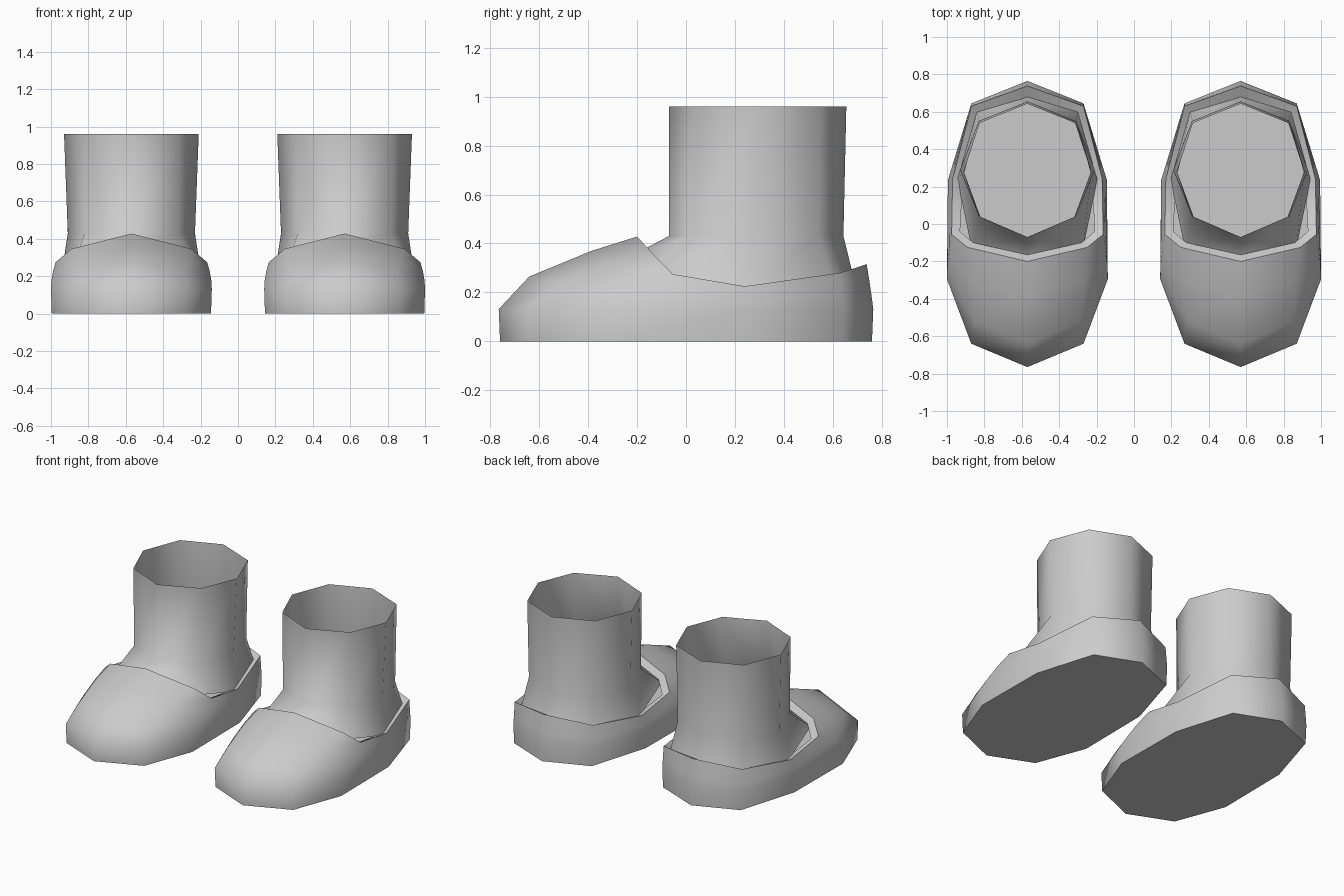
import bpy
import bmesh
import math

grey = bpy.data.materials.new("boot grey")
grey.diffuse_color = (0.6, 0.6, 0.6, 1)


def loft(name, half_rings, cx, cap_bottom):
    """Skin a stack of closed rings; each ring is given as its half from front to back."""
    bm = bmesh.new()
    rings = []
    for half in half_rings:
        full = half + [(-x, y, z) for x, y, z in half[-2:0:-1]]
        rings.append([bm.verts.new((x + cx, y, z)) for x, y, z in full])
    n = len(rings[0])
    for low, high in zip(rings, rings[1:]):
        for i in range(n):
            j = (i + 1) % n
            bm.faces.new((low[i], low[j], high[j], high[i]))
    if cap_bottom:
        bm.faces.new(rings[0][::-1])
    mesh = bpy.data.meshes.new(name)
    bm.to_mesh(mesh)
    bm.free()
    obj = bpy.data.objects.new(name, mesh)
    bpy.context.collection.objects.link(obj)
    mesh.materials.append(grey)
    bpy.ops.object.select_all(action='DESELECT')
    obj.select_set(True)
    bpy.context.view_layer.objects.active = obj
    bpy.ops.object.shade_smooth_by_angle(angle=math.radians(65))


# Shoe: ten-sided outline, bulging side, toe slope and collar rim
outline = [(0, -0.765), (0.30, -0.64), (0.43, -0.295),
           (0.425, 0.235), (0.30, 0.645), (0, 0.765)]
sole = [(x * 0.99, y * 0.993, 0) for x, y in outline]
bulge = [(x, y, 0.132) for x, y in outline]
toe = [(0, -0.64, 0.265), (0.285, -0.52, 0.235), (0.427, -0.215, 0.18),
       (0.417, 0.237, 0.163), (0.30, 0.64, 0.18), (0, 0.757, 0.193)]
instep = [(0, -0.385, 0.37), (0.305, -0.31, 0.31), (0.418, -0.135, 0.23),
          (0.409, 0.239, 0.194), (0.30, 0.635, 0.23), (0, 0.748, 0.254)]
rim = [(0, -0.20, 0.428), (0.32, -0.125, 0.347), (0.405, -0.055, 0.275),
       (0.40, 0.24, 0.225), (0.30, 0.63, 0.28), (0, 0.738, 0.315)]
# Ledge between the collar rim and the shaft
ledge = [(0, -0.165, 0.385), (0.29, -0.10, 0.315), (0.36, -0.04, 0.25),
         (0.345, 0.24, 0.205), (0.26, 0.59, 0.25), (0, 0.675, 0.28)]

# Shaft: eight-sided open tube with a flared foot
foot = [(0, -0.175, 0.375), (0.30, -0.12, 0.29), (0.375, 0.24, 0.20),
        (0.27, 0.60, 0.25), (0, 0.685, 0.26)]
ankle = [(0, -0.07, 0.43), (0.25, 0.035, 0.43), (0.34, 0.28, 0.43),
         (0.255, 0.54, 0.43), (0, 0.643, 0.43)]
top = [(0, -0.07, 0.96), (0.26, 0.042, 0.96), (0.36, 0.29, 0.96),
       (0.26, 0.55, 0.96), (0, 0.655, 0.96)]

for side, cx in (("left", -0.57), ("right", 0.57)):
    loft(side + "_shoe", [sole, bulge, toe, instep, rim, ledge], cx, True)
    loft(side + "_shaft", [foot, ankle, top], cx, False)
